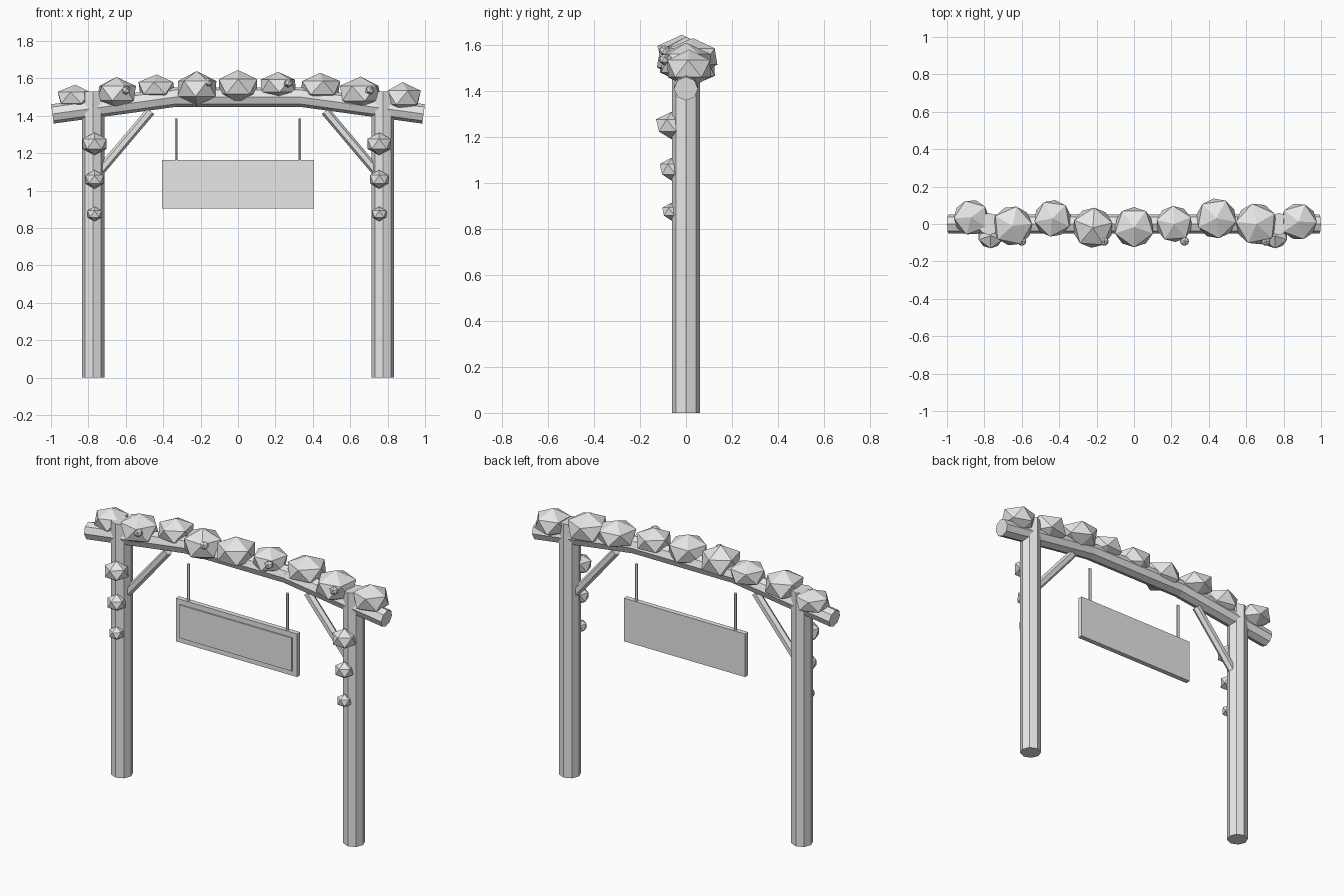
import bpy
from math import radians
from mathutils import Vector

cube = bpy.data.objects.get("Cube")
if cube:
    bpy.data.objects.remove(cube, do_unlink=True)

grey = bpy.data.materials.new("plain_grey")
grey.use_nodes = True
grey.diffuse_color = (0.8, 0.8, 0.8, 1)
grey.node_tree.nodes["Principled BSDF"].inputs["Base Color"].default_value = (0.8, 0.8, 0.8, 1)


def finish(name):
    """Name and colour the newest object, keeping it flat shaded."""
    obj = bpy.context.object
    obj.name = name
    obj.data.materials.append(grey)
    return obj


def pole(name, start, end, radius, sides=8):
    """Faceted log between two points."""
    a, b = Vector(start), Vector(end)
    bpy.ops.mesh.primitive_cylinder_add(vertices=sides, radius=radius, depth=(b - a).length,
                                        location=(a + b) / 2)
    obj = finish(name)
    obj.rotation_euler = (b - a).to_track_quat("Z", "Y").to_euler()
    return obj


def box(name, centre, size):
    bpy.ops.mesh.primitive_cube_add(size=1, location=centre)
    finish(name).scale = size


def clump(name, centre, radius, height, turn=0):
    """Squashed low-poly ball of leaves; height is the half height."""
    bpy.ops.mesh.primitive_ico_sphere_add(subdivisions=1, radius=1, location=centre)
    obj = finish(name)
    obj.scale = (radius, radius, height)
    obj.rotation_euler.z = radians(turn)


# Posts, sloping beam ends, braces and sign hangers on both sides
for side, s in (("right", -1), ("left", 1)):
    pole(f"{side}_post", (s * 0.775, 0, 0), (s * 0.775, 0, 1.53), 0.06)
    pole(f"{side}_beam", (s * 0.992, 0, 1.41), (s * 0.335, 0, 1.5), 0.052)
    pole(f"{side}_brace", (s * 0.75, 0, 1.09), (s * 0.467, 0, 1.425), 0.025, 6)
    pole(f"{side}_sign_hanger", (s * 0.33, 0, 1.16), (s * 0.33, 0, 1.385), 0.009, 6)

    # Leaves trailing down the front of each post
    for z, r, h in ((1.25, 0.075, 0.06), (1.06, 0.057, 0.05), (0.875, 0.045, 0.039)):
        clump(f"{side}_post_leaves", (s * 0.761 - 0.006, -0.063, z), r, h, -90)

# Level middle of the beam
pole("middle_beam", (-0.345, 0, 1.5), (0.345, 0, 1.5), 0.052)

# Hanging sign with a raised blank panel
box("sign_board", (0, 0, 1.035), (0.81, 0.03, 0.26))
box("sign_panel", (0, -0.018, 1.035), (0.75, 0.01, 0.2))

# Leaf clumps along the beam: x, y, z, radius, half height
leaves = [
    (-0.87, 0.035, 1.497, 0.105, 0.07),
    (-0.65, -0.01, 1.52, 0.118, 0.088),
    (-0.435, 0.03, 1.548, 0.11, 0.073),
    (-0.22, -0.02, 1.545, 0.12, 0.094),
    (0, -0.017, 1.556, 0.12, 0.089),
    (0.215, 0, 1.56, 0.108, 0.075),
    (0.44, 0.03, 1.55, 0.12, 0.08),
    (0.655, 0, 1.52, 0.124, 0.09),
    (0.88, 0.013, 1.497, 0.109, 0.083),
]
for i, (x, y, z, r, h) in enumerate(leaves):
    clump("beam_leaves", (x, y, z), r, h, -90 + 40 * (i - 4))

# Small blossoms on the front of the leaves
for x, z in ((-0.6, 1.537), (-0.16, 1.578), (0.27, 1.575), (0.705, 1.537)):
    clump("blossom", (x, -0.092, z), 0.027, 0.025)
